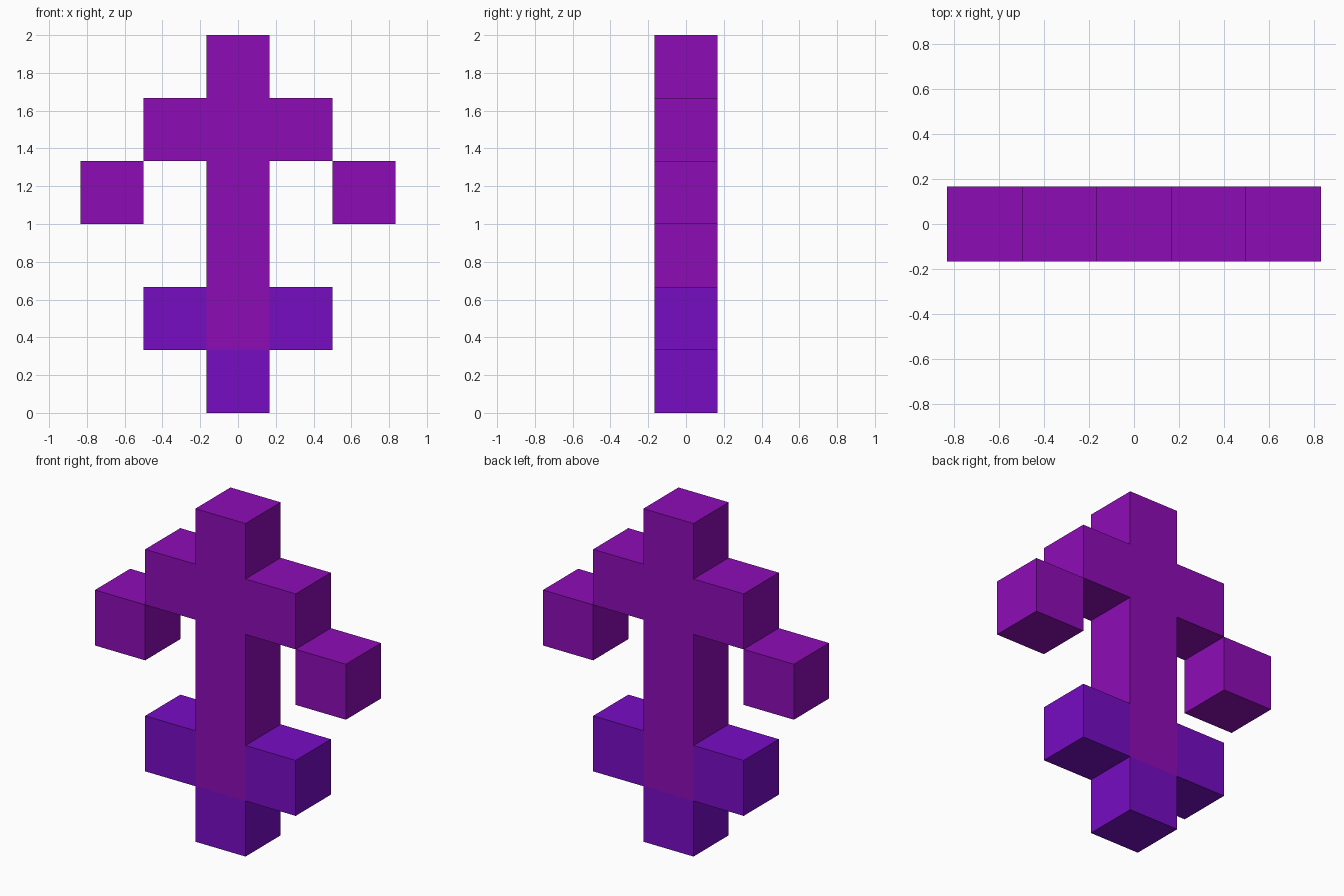
import bpy

cube = bpy.data.objects.get("Cube")
if cube:
    bpy.data.objects.remove(cube, do_unlink=True)

U = 1 / 3  # edge of one block


def make_material(name, rgb):
    mat = bpy.data.materials.new(name)
    mat.use_nodes = True
    color = (*rgb, 1.0)
    mat.diffuse_color = color
    for node in mat.node_tree.nodes:
        if node.type == 'BSDF_PRINCIPLED':
            node.inputs["Base Color"].default_value = color
    return mat


magenta = make_material("magenta purple", (0.270, 0.0037, 0.470))
violet = make_material("blue violet", (0.184, 0.0037, 0.545))


def block(name, column, row, mat, height=1):
    """Box one block wide and deep; column and row count in blocks."""
    bpy.ops.mesh.primitive_cube_add(size=1, location=(column * U, 0, (row + height / 2) * U))
    obj = bpy.context.object
    obj.name = name
    obj.scale = (U, U, U * height)
    bpy.ops.object.transform_apply(location=False, rotation=False, scale=True)
    obj.data.materials.append(mat)


# Central column from the hips to the top of the head, on a violet foot
block("foot", 0, 0, violet)
block("body_column", 0, 1, magenta, height=5)

# Mirrored side blocks
for side, s in (("left", 1), ("right", -1)):
    block(side + "_hip", s, 1, violet)
    block(side + "_shoulder", s, 4, magenta)
    block(side + "_hand", 2 * s, 3, magenta)
